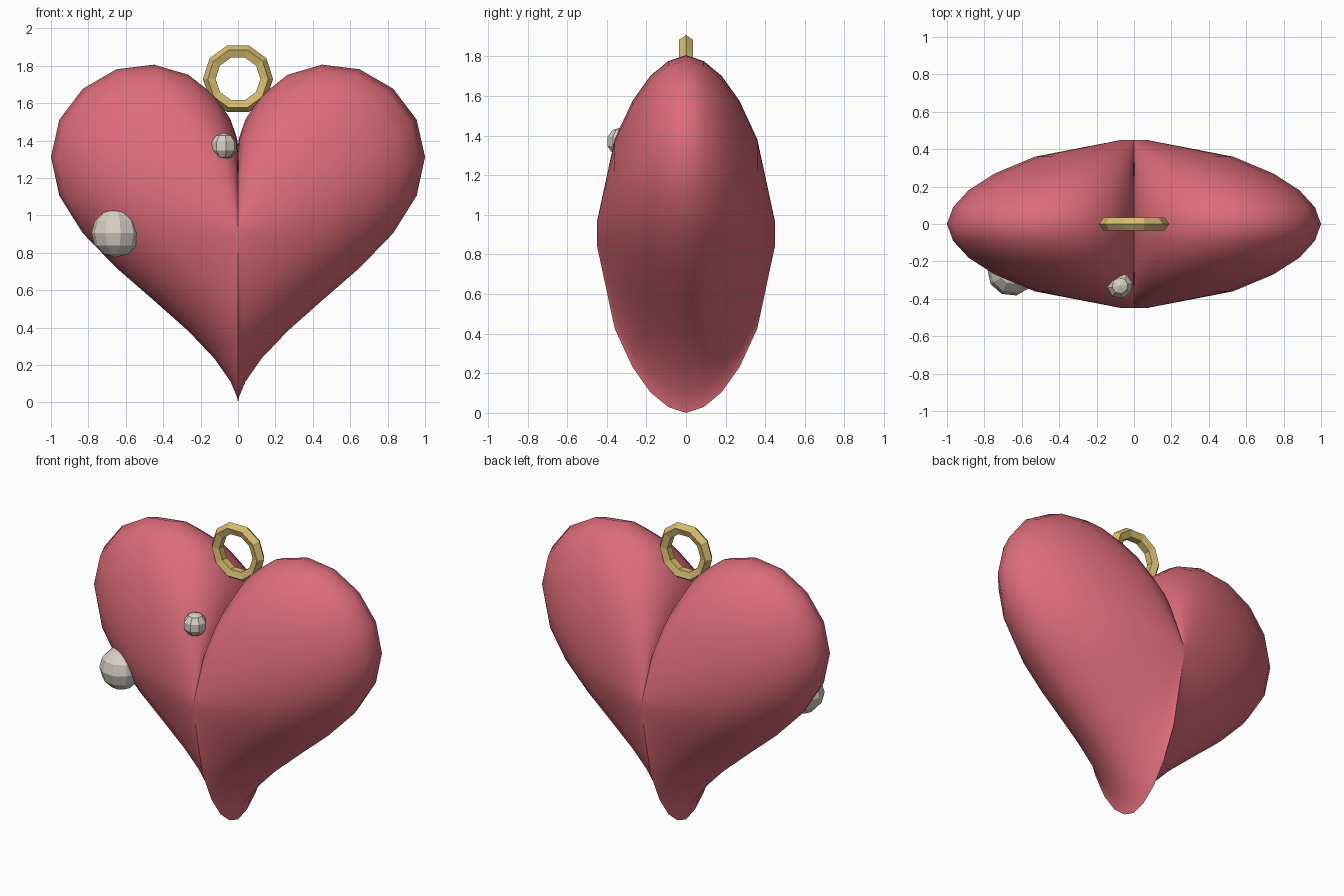
import bpy
import bmesh
from math import sin, cos, tau, radians
from mathutils import Matrix

cube = bpy.data.objects.get("Cube")
if cube:
    bpy.data.objects.remove(cube, do_unlink=True)


def material(name, rgb):
    mat = bpy.data.materials.new(name)
    mat.use_nodes = True
    mat.diffuse_color = (*rgb, 1)
    mat.node_tree.nodes["Principled BSDF"].inputs["Base Color"].default_value = (*rgb, 1)
    return mat


def add_object(name, bm, mat):
    bmesh.ops.recalc_face_normals(bm, faces=bm.faces)
    mesh = bpy.data.meshes.new(name)
    bm.to_mesh(mesh)
    bm.free()
    mesh.materials.append(mat)
    obj = bpy.data.objects.new(name, mesh)
    bpy.context.collection.objects.link(obj)
    return obj


def bridge(bm, a, b):
    """Quads between two closed loops of vertices."""
    n = len(a)
    for i in range(n):
        j = (i + 1) % n
        bm.faces.new((a[i], a[j], b[j], b[i]))


rose = material("rose red", (0.72, 0.15, 0.19))
gold = material("gold", (0.68, 0.50, 0.16))
pearl = material("pearl grey", (0.68, 0.63, 0.55))

# Heart body: one heart outline, shrunk towards its centre layer by layer
CENTRE = 0.905
SEGMENTS = 36
outline = []
for i in range(SEGMENTS):
    t = tau * i / SEGMENTS
    z = 13 * cos(t) - 5 * cos(2 * t) - 2 * cos(3 * t) - cos(4 * t)
    outline.append((sin(t) ** 3, (z + 17) / 16 - CENTRE))

half = [1.0, 0.967, 0.885, 0.745, 0.53, 0.065]
layers = [(-0.09 * k, half[k]) for k in range(5, 0, -1)]
layers += [(0.09 * k, s) for k, s in enumerate(half)]

bm = bmesh.new()
loops = [[bm.verts.new((x * s, y, CENTRE + z * s)) for x, z in outline]
         for y, s in layers]
for a, b in zip(loops, loops[1:]):
    bridge(bm, a, b)
bm.faces.new(loops[0])
bm.faces.new(loops[-1])
heart = add_object("heart_body", bm, rose)
bpy.ops.object.select_all(action="DESELECT")
heart.select_set(True)
bpy.context.view_layer.objects.active = heart
bpy.ops.object.shade_smooth_by_angle(angle=radians(60))

# Hanging ring: faceted torus standing in the heart's notch
MAJOR, MINOR = 10, 5
bm = bmesh.new()
loops = []
for i in range(MAJOR):
    a = tau * i / MAJOR
    loop = []
    for j in range(MINOR):
        b = tau * j / MINOR
        r = 0.15 + 0.0375 * cos(b)
        loop.append(bm.verts.new((r * cos(a), 0.0375 * sin(b), 1.73 + r * sin(a))))
    loops.append(loop)
for i in range(MAJOR):
    bridge(bm, loops[i], loops[(i + 1) % MAJOR])
add_object("hanging_ring", bm, gold)


# Faceted beads set into the front
def bead(name, location, radius, segments, rings, turn):
    bm = bmesh.new()
    bmesh.ops.create_uvsphere(
        bm, u_segments=segments, v_segments=rings, radius=radius,
        matrix=Matrix.Translation(location) @ Matrix.Rotation(radians(turn), 4, "Z"))
    add_object(name, bm, pearl)


bead("large_bead", (-0.655, -0.255, 0.905), 0.13, 10, 6, 12)
bead("small_bead", (-0.075, -0.33, 1.37), 0.072, 8, 5, 10)
